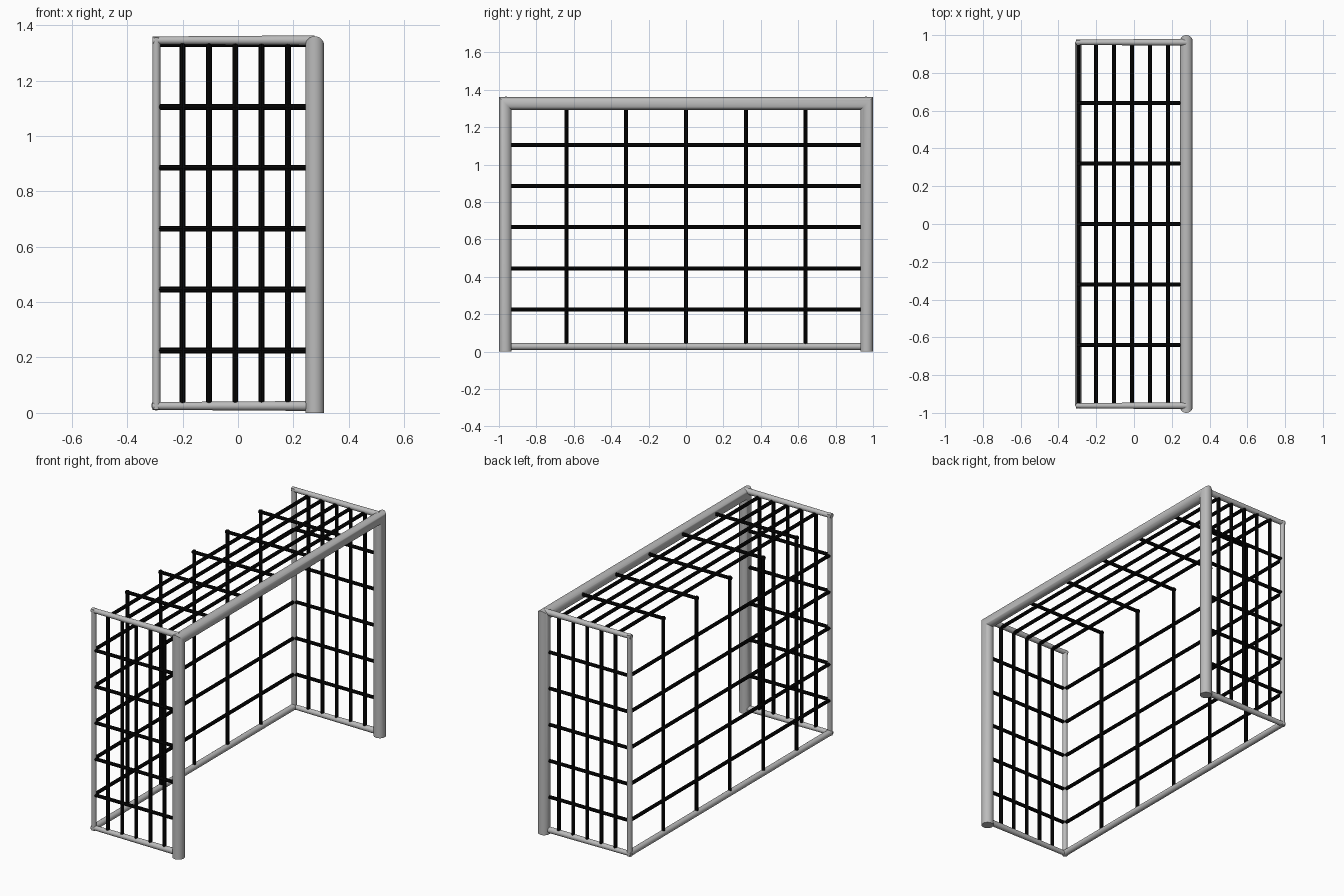
import bpy, bmesh, math
from mathutils import Vector

cube = bpy.data.objects.get("Cube")
if cube:
    bpy.data.objects.remove(cube)


def material(name, value, rough):
    m = bpy.data.materials.new(name)
    m.use_nodes = True
    color = (value, value, value, 1)
    m.diffuse_color = color
    bsdf = m.node_tree.nodes["Principled BSDF"]
    bsdf.inputs["Base Color"].default_value = color
    bsdf.inputs["Roughness"].default_value = rough
    return m


GREY = material("grey metal", 0.5, 0.5)
BLACK = material("black net", 0.002, 0.9)


def finish(bm, name, mat):
    bmesh.ops.recalc_face_normals(bm, faces=bm.faces)
    mesh = bpy.data.meshes.new(name)
    bm.to_mesh(mesh)
    bm.free()
    mesh.materials.append(mat)
    obj = bpy.data.objects.new(name, mesh)
    bpy.context.collection.objects.link(obj)
    bpy.ops.object.select_all(action='DESELECT')
    obj.select_set(True)
    bpy.context.view_layer.objects.active = obj
    bpy.ops.object.shade_smooth_by_angle(angle=math.radians(40))
    return obj


def add_rod(bm, a, b, r1, r2=None, sides=24):
    a, b = Vector(a), Vector(b)
    d = b - a
    new = bmesh.ops.create_cone(bm, cap_ends=True, segments=sides, radius1=r1,
                                radius2=r2 or r1, depth=d.length)["verts"]
    mat = d.to_track_quat('Z', 'Y').to_matrix().to_4x4()
    mat.translation = (a + b) / 2
    bmesh.ops.transform(bm, matrix=mat, verts=new)


def rod(name, a, b, r1, r2=None):
    bm = bmesh.new()
    add_rod(bm, a, b, r1, r2)
    finish(bm, name, GREY)


FRONT, BACK = 0.277, -0.295
POST_Y, SIDE_Y = 0.966, 0.962
BAR_Z, ROOF_Z, FLOOR_Z = 1.326, 1.345, 0.025
R = 0.034

# Goal mouth: two posts and a crossbar with mitred corners
bm = bmesh.new()
SIDES = 32
rings = []
for side, top in ((-1, False), (-1, True), (1, True), (1, False)):
    ring = []
    for i in range(SIDES):
        t = math.tau * i / SIDES
        out = R * math.sin(t)
        ring.append(bm.verts.new((FRONT + R * math.cos(t), side * (POST_Y + out),
                                  BAR_Z + out if top else 0)))
    rings.append(ring)
for p, q in zip(rings, rings[1:]):
    for i in range(SIDES):
        j = (i + 1) % SIDES
        bm.faces.new((p[i], p[j], q[j], q[i]))
bm.faces.new(rings[0])
bm.faces.new(rings[-1])
finish(bm, "front_posts_and_crossbar", GREY)

# Thin rear frame
for s, label in ((1, "back"), (-1, "front")):
    y = s * SIDE_Y
    rod(f"{label}_top_rail", (BACK - 0.013, y, ROOF_Z), (FRONT, y, ROOF_Z), 0.014, 0.018)
    rod(f"{label}_bottom_rail", (BACK - 0.013, y, FLOOR_Z), (FRONT, y, FLOOR_Z), 0.014, 0.018)
    rod(f"{label}_rear_post", (BACK, y, 0.012), (BACK, y, ROOF_Z + 0.01), 0.0145)
rod("rear_bottom_rail", (BACK, -SIDE_Y, 0.027), (BACK, SIDE_Y, 0.027), 0.018)

# Net strands, one object per panel
XS = [-0.2 + 0.095 * i for i in range(5)]
YS = [0.32 * i for i in range(-2, 3)]
ZS = [0.225 + 0.22 * i for i in range(5)]
NET_Z = 1.332
N = 0.0105


def net(name, strands):
    bm = bmesh.new()
    for a, b in strands:
        add_rod(bm, a, b, N, sides=8)
    finish(bm, name, BLACK)


net("rear_net",
    [((BACK, -SIDE_Y, z), (BACK, SIDE_Y, z)) for z in ZS] +
    [((BACK, y, 0.03), (BACK, y, NET_Z + N)) for y in YS])
net("roof_net",
    [((x, -SIDE_Y, NET_Z), (x, SIDE_Y, NET_Z)) for x in XS] +
    [((BACK - N, y, NET_Z), (FRONT, y, NET_Z)) for y in YS])
for s, label in ((1, "back"), (-1, "front")):
    y = s * SIDE_Y
    net(f"{label}_side_net",
        [((BACK, y, z), (FRONT, y, z)) for z in ZS] +
        [((x, y, 0.03), (x, y, ROOF_Z)) for x in XS])
